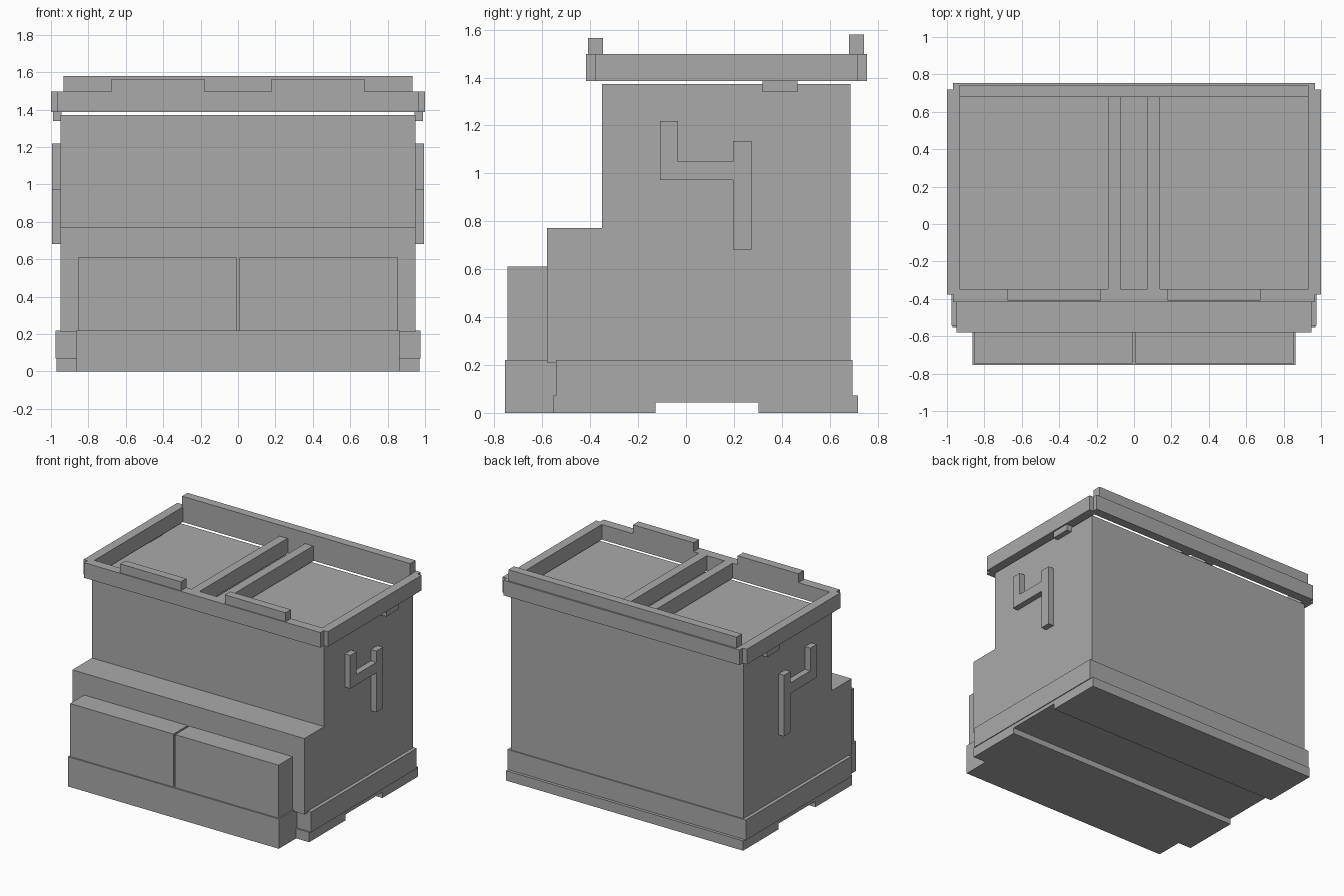
import bpy, bmesh
from mathutils import Vector

if "Cube" in bpy.data.objects:
    bpy.data.objects.remove(bpy.data.objects["Cube"])

grey = bpy.data.materials.new("plain_grey")
grey.diffuse_color = (0.40, 0.40, 0.40, 1)
grey.use_nodes = True
grey.node_tree.nodes["Principled BSDF"].inputs["Base Color"].default_value = grey.diffuse_color


def finish(name, bm):
    bmesh.ops.recalc_face_normals(bm, faces=bm.faces[:])
    me = bpy.data.meshes.new(name)
    bm.to_mesh(me)
    bm.free()
    me.materials.append(grey)
    ob = bpy.data.objects.new(name, me)
    bpy.context.collection.objects.link(ob)
    return ob


def extrude_x(name, outline, x0, x1):
    """Extrude a (y, z) outline along x."""
    bm = bmesh.new()
    face = bm.faces.new([bm.verts.new((x0, y, z)) for y, z in outline])
    out = bmesh.ops.extrude_face_region(bm, geom=[face], use_keep_orig=True)
    moved = [g for g in out["geom"] if isinstance(g, bmesh.types.BMVert)]
    bmesh.ops.translate(bm, verts=moved, vec=Vector((x1 - x0, 0, 0)))
    return finish(name, bm)


def box(name, x, y, z):
    return extrude_x(name, [(y[0], z[0]), (y[1], z[0]), (y[1], z[1]), (y[0], z[1])], *x)


def slab(name, xs, ys, solid, z0, z1):
    """Plate made of the grid cells (xs by ys) for which solid(x, y) holds."""
    bm = bmesh.new()
    for xa, xb in zip(xs, xs[1:]):
        for ya, yb in zip(ys, ys[1:]):
            if solid((xa + xb) / 2, (ya + yb) / 2):
                bm.faces.new([bm.verts.new((x, y, z0)) for x, y in
                              ((xa, ya), (xb, ya), (xb, yb), (xa, yb))])
    bmesh.ops.remove_doubles(bm, verts=bm.verts[:], dist=1e-4)
    out = bmesh.ops.extrude_face_region(bm, geom=bm.faces[:], use_keep_orig=True)
    moved = [g for g in out["geom"] if isinstance(g, bmesh.types.BMVert)]
    bmesh.ops.translate(bm, verts=moved, vec=Vector((0, 0, z1 - z0)))
    return finish(name, bm)


# Stepped main body
extrude_x("body", [(-0.58, 0.21), (0.687, 0.21), (0.687, 1.372), (-0.35, 1.372),
                   (-0.35, 0.772), (-0.58, 0.772)], -0.95, 0.95)

# Base: upper band, lower band with a channel underneath, front step
box("base_upper", (-0.976, 0.976), (-0.542, 0.695), (0.07, 0.22))
extrude_x("base_lower", [(-0.553, 0), (-0.128, 0), (-0.128, 0.043), (0.303, 0.043),
                         (0.303, 0), (0.717, 0), (0.717, 0.073), (-0.553, 0.073)],
          -0.97, 0.97)
box("base_front_step", (-0.863, 0.863), (-0.755, -0.542), (0, 0.22))

# Lid frame with notched corners, two windows and a centre slot
Y_IN = (-0.347, 0.687)


def lid_solid(x, y):
    if abs(x) > 0.967 and not -0.377 < y < 0.718:
        return False
    in_opening = abs(x) < 0.072 or 0.138 < abs(x) < 0.932
    return not (in_opening and Y_IN[0] < y < Y_IN[1])


half = [0.072, 0.138, 0.932, 0.967, 1.0]
slab("lid_frame", [-x for x in reversed(half)] + half,
     [-0.417, -0.377, Y_IN[0], Y_IN[1], 0.718, 0.755], lid_solid, 1.386, 1.498)
box("lid_back_rail", (-0.933, 0.933), (0.68, 0.743), (1.497, 1.58))

# Mirrored pairs
for s, side in ((-1, "left"), (1, "right")):
    def span(a, b):
        return tuple(sorted((s * a, s * b)))

    box(f"front_panel_{side}", span(0.007, 0.853), (-0.745, -0.578), (0.219, 0.612))
    box(f"lid_front_tab_{side}", span(0.18, 0.677), (-0.41, -0.347), (1.497, 1.564))
    box(f"lid_clip_{side}", span(0.945, 0.99), (0.32, 0.465), (1.34, 1.387))
    extrude_x(f"side_bracket_{side}",
              [(-0.108, 1.218), (-0.034, 1.218), (-0.034, 1.05), (0.197, 1.05),
               (0.197, 1.134), (0.274, 1.134), (0.274, 0.682), (0.197, 0.682),
               (0.197, 0.972), (-0.108, 0.972)], *span(0.945, 0.994))
